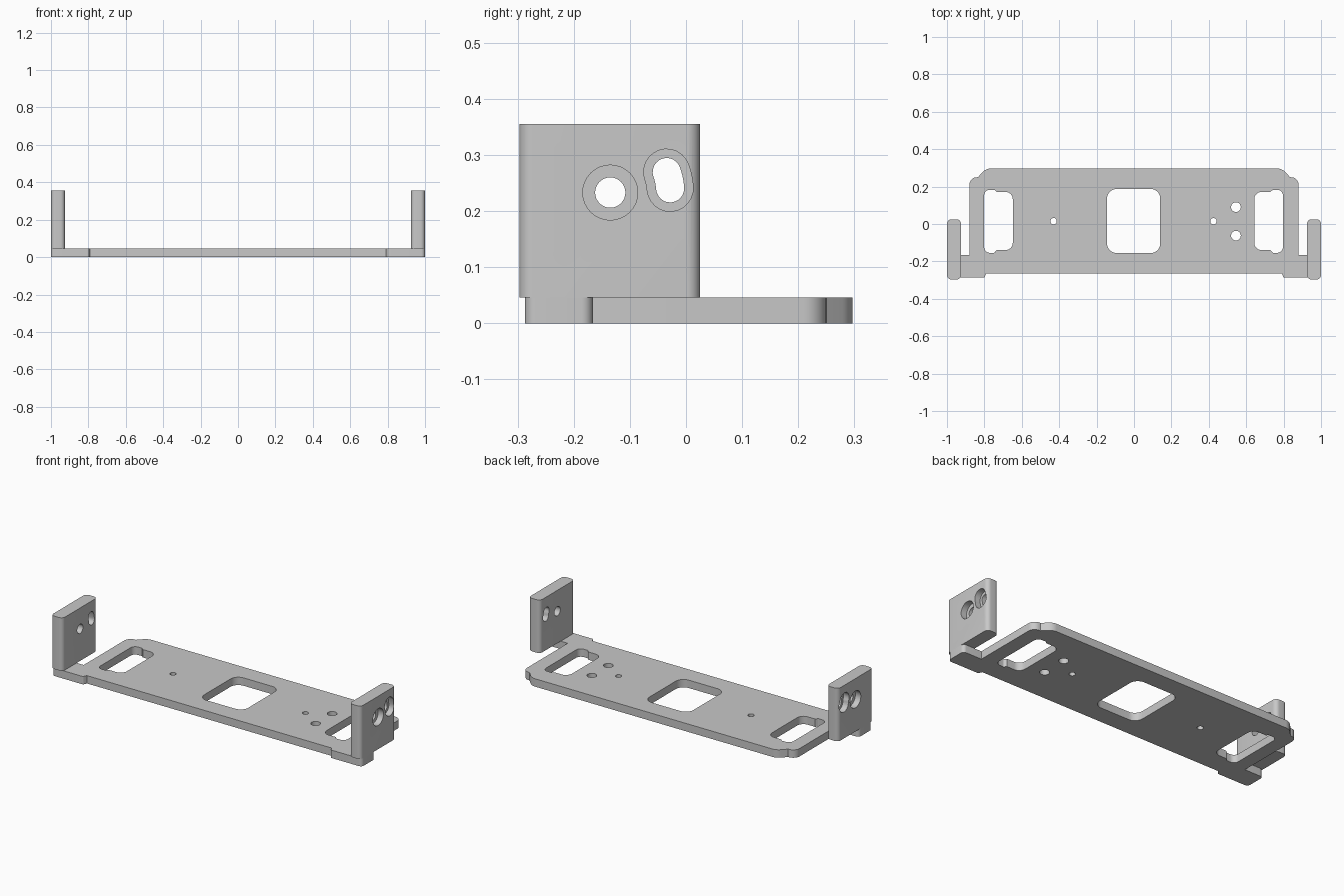
import bpy, bmesh, math
from mathutils import Vector

if "Cube" in bpy.data.objects:
    bpy.data.objects.remove(bpy.data.objects["Cube"], do_unlink=True)

grey = bpy.data.materials.new("plain grey")
grey.use_nodes = True
GREY = (0.58, 0.58, 0.58, 1)
grey.diffuse_color = GREY
grey.node_tree.nodes["Principled BSDF"].inputs["Base Color"].default_value = GREY

THICK = 0.046    # base plate thickness
TOP = 0.355      # top of the uprights


def polar(centre, r, angle):
    return Vector(centre) + Vector((math.cos(angle), math.sin(angle))) * r


def rounded(corners, steps=8):
    """Closed outline from (x, y, radius) corners, each one filleted."""
    out = []
    for i, (x, y, r) in enumerate(corners):
        p = Vector((x, y))
        if r == 0:
            out.append(p)
            continue
        u = (Vector(corners[i - 1][:2]) - p).normalized()
        v = (Vector(corners[(i + 1) % len(corners)][:2]) - p).normalized()
        half = math.acos(max(-1, min(1, u.dot(v)))) / 2
        centre = p + (u + v).normalized() * r / math.sin(half)
        a = p + u * r / math.tan(half) - centre
        b = p + v * r / math.tan(half) - centre
        start = math.atan2(a.y, a.x)
        sweep = math.atan2(a.x * b.y - a.y * b.x, a.dot(b))
        out += [polar(centre, r, start + sweep * k / steps) for k in range(steps + 1)]
    return out


def box_outline(x0, x1, y0, y1, r):
    return rounded([(x0, y0, r), (x1, y0, r), (x1, y1, r), (x0, y1, r)])


def circle(x, y, r, n=32):
    return [polar((x, y), r, 2 * math.pi * k / n) for k in range(n)]


def arc_slot(pivot, radius, a0, a1, r, n=12):
    """Slot of half-width r that follows an arc around the pivot."""
    ts = [k / n for k in range(n + 1)]
    out = [polar(pivot, radius + r, a0 + (a1 - a0) * t) for t in ts]
    out += [polar(polar(pivot, radius, a1), r, a1 + math.pi * t) for t in ts[1:-1]]
    out += [polar(pivot, radius - r, a1 + (a0 - a1) * t) for t in ts]
    out += [polar(polar(pivot, radius, a0), r, a0 + math.pi * (1 + t)) for t in ts[1:-1]]
    return out


def prism(name, outline, lo, hi, axis="z"):
    """Extrude an outline along z, or a (y, z) outline along x."""
    def place(p, h):
        return (p.x, p.y, h) if axis == "z" else (h, p.x, p.y)
    bm = bmesh.new()
    face = bm.faces.new([bm.verts.new(place(p, lo)) for p in outline])
    top = bmesh.ops.extrude_face_region(bm, geom=[face], use_keep_orig=True)["geom"]
    shift = Vector((0, 0, hi - lo)) if axis == "z" else Vector((hi - lo, 0, 0))
    bmesh.ops.translate(bm, vec=shift,
                        verts=[g for g in top if isinstance(g, bmesh.types.BMVert)])
    bmesh.ops.recalc_face_normals(bm, faces=bm.faces)
    mesh = bpy.data.meshes.new(name)
    bm.to_mesh(mesh)
    bm.free()
    mesh.materials.append(grey)
    ob = bpy.data.objects.new(name, mesh)
    bpy.context.scene.collection.objects.link(ob)
    return ob


def activate(ob):
    bpy.ops.object.select_all(action="DESELECT")
    bpy.context.view_layer.objects.active = ob
    ob.select_set(True)


def cut(ob, cutter):
    """Subtract the cutter, apply and discard it."""
    mod = ob.modifiers.new("cut", "BOOLEAN")
    mod.operation, mod.solver, mod.object = "DIFFERENCE", "EXACT", cutter
    activate(ob)
    bpy.ops.object.modifier_apply(modifier=mod.name)
    bpy.data.objects.remove(cutter, do_unlink=True)


def smooth(ob):
    activate(ob)
    bpy.ops.object.shade_smooth_by_angle(angle=math.radians(30))


def mirrored(corners, dx=0):
    return [(dx - x, y, r) for x, y, r in reversed(corners)]


# Base plate with stepped rear corners and side arms
half = [(0.79, -0.265, 0), (0.80, -0.287, 0.008), (1.0, -0.287, 0.02),
        (1.0, -0.166, 0.02), (0.88, -0.166, 0), (0.88, 0.25, 0.04),
        (0.835, 0.25, 0), (0.79, 0.297, 0.06)]
plate = prism("base_plate", rounded(half + mirrored(half)), 0, THICK)

# Windows and screw holes through the plate
window = [(0.643, -0.14, 0.04), (0.73, -0.14, 0), (0.742, -0.154, 0.006),
          (0.796, -0.154, 0.03), (0.796, 0.183, 0.03), (0.742, 0.183, 0.006),
          (0.73, 0.172, 0), (0.643, 0.172, 0.04)]
openings = [box_outline(-0.144, 0.14, -0.155, 0.187, 0.05),
            rounded(window), rounded(mirrored(window, -0.005)),
            circle(-0.43, 0.015, 0.017), circle(0.425, 0.015, 0.017),
            circle(0.545, 0.09, 0.026), circle(0.545, -0.062, 0.026)]
for outline in openings:
    cut(plate, prism("opening", outline, -0.1, 0.2))
smooth(plate)

# Uprights, each with a round hole and an arc slot, recessed on the outside
pivot = (-0.135, 0.233)
a0, a1 = math.radians(4), math.radians(20)
for side, s in (("left", 1), ("right", -1)):
    x0, x1 = sorted((s * 0.925, s * 1.0))
    upright = prism(side + "_upright",
                    box_outline(x0, x1, -0.297, 0.025, 0.024), THICK, TOP)
    for hole, recess in ((circle(*pivot, 0.027), circle(*pivot, 0.049)),
                         (arc_slot(pivot, 0.107, a0, a1, 0.025),
                          arc_slot(pivot, 0.107, a0, a1, 0.041))):
        for outline, depth in ((recess, 0.965), (hole, 0.85)):
            lo, hi = sorted((s * depth, s * 1.1))
            cut(upright, prism("drill", outline, lo, hi, "x"))
    smooth(upright)
